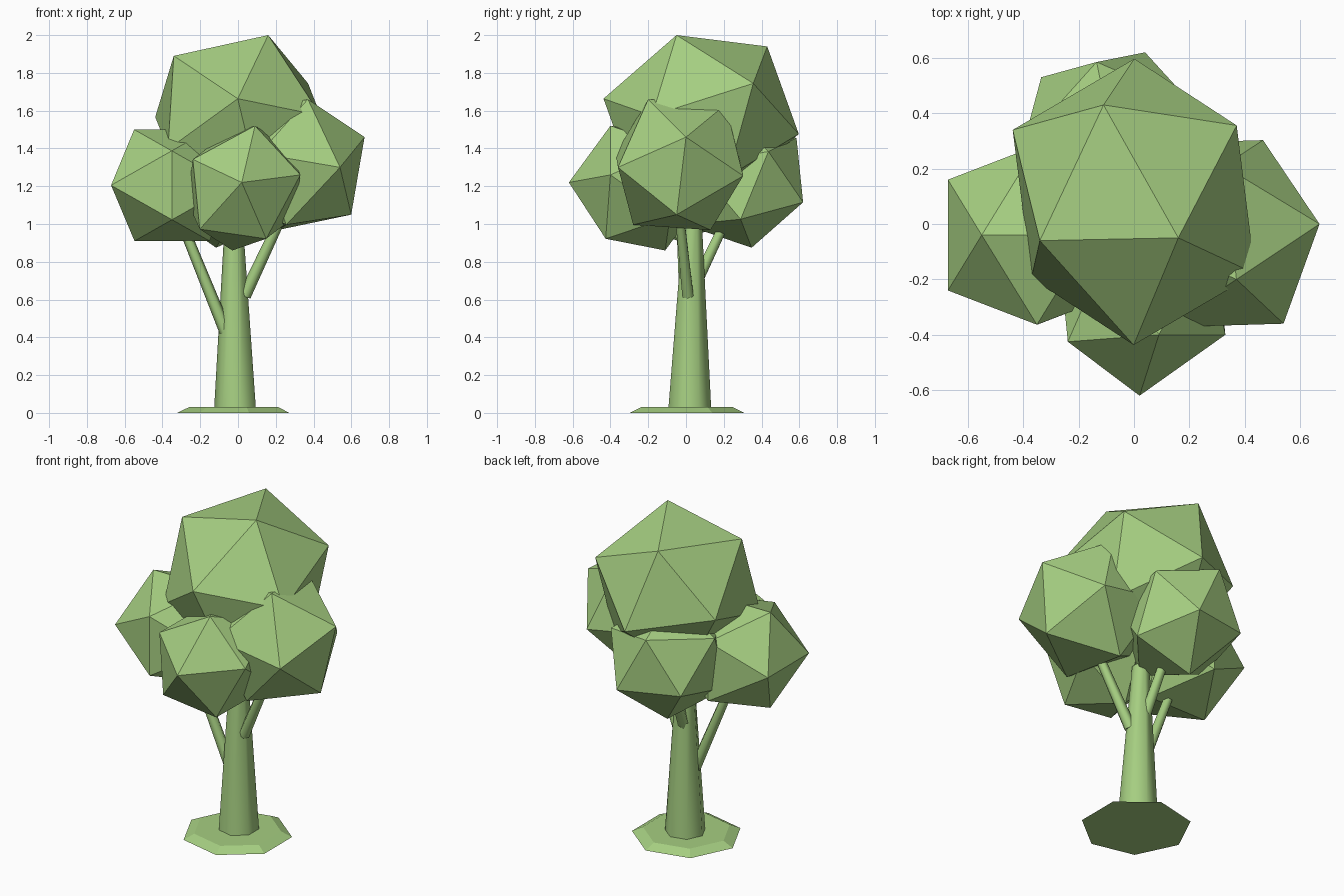
import bpy, bmesh, math
from mathutils import Vector

if "Cube" in bpy.data.objects:
    bpy.data.objects.remove(bpy.data.objects["Cube"])

PHI = (1 + math.sqrt(5)) / 2
green = bpy.data.materials.new("leaf_green")
green.diffuse_color = (0.38, 0.62, 0.22, 1)
green.use_nodes = True
green.node_tree.nodes["Principled BSDF"].inputs["Base Color"].default_value = green.diffuse_color


def add_object(name, bm, smooth=False):
    bmesh.ops.recalc_face_normals(bm, faces=bm.faces)
    mesh = bpy.data.meshes.new(name)
    bm.to_mesh(mesh)
    bm.free()
    mesh.materials.append(green)
    obj = bpy.data.objects.new(name, mesh)
    bpy.context.collection.objects.link(obj)
    if smooth:
        bpy.ops.object.select_all(action='DESELECT')
        obj.select_set(True)
        bpy.context.view_layer.objects.active = obj
        bpy.ops.object.shade_smooth_by_angle(angle=math.radians(62))
    return obj


def foliage(name, center, a, b, c):
    """Stretched icosahedron, set by its centre and the corners of one face."""
    o, a, b, c = map(Vector, (center, a, b, c))
    half = [a, b, c, (a + b) / PHI - c, (b + c) / PHI - a, (c + a) / PHI - b]
    bm = bmesh.new()
    for v in half:
        bm.verts.new(o + v)
        bm.verts.new(o - v)
    bmesh.ops.convex_hull(bm, input=bm.verts)
    return add_object(name, bm)


def limb(name, start, end, r0, r1, sides, smooth=True):
    """Tapered prism between two points."""
    start, end = Vector(start), Vector(end)
    turn = Vector((0, 0, 1)).rotation_difference(end - start)
    bm = bmesh.new()
    rings = []
    for p, r in ((start, r0), (end, r1)):
        angles = [math.pi + 2 * math.pi * i / sides for i in range(sides)]
        rings.append([bm.verts.new(p + turn @ Vector((r * math.cos(t), r * math.sin(t), 0)))
                      for t in angles])
    for i in range(sides):
        j = (i + 1) % sides
        bm.faces.new((rings[0][i], rings[0][j], rings[1][j], rings[1][i]))
    bm.faces.new(rings[0][::-1])
    bm.faces.new(rings[1])
    return add_object(name, bm, smooth)


# Ground disc, trunk and branches
limb("ground_disc", (-0.01, 0.005, 0), (-0.01, 0.005, 0.03), 0.312, 0.25, 7, False)
limb("trunk", (-0.01, 0.02, 0.01), (-0.02, 0.035, 1.02), 0.117, 0.05, 7)
limb("branch_left", (-0.065, 0.0, 0.43), (-0.32, -0.03, 1.06), 0.034, 0.026, 6)
limb("branch_right", (0.035, 0.01, 0.62), (0.26, -0.04, 1.1), 0.034, 0.026, 6)
limb("branch_back", (-0.03, 0.06, 0.70), (-0.06, 0.26, 1.12), 0.034, 0.026, 6)

# Foliage clumps
foliage("foliage_top", (0, 0.08, 1.57),
        (0.16, -0.13, 0.43), (-0.34, -0.14, 0.32), (-0.11, 0.35, 0.37))
foliage("foliage_right", (0.29, -0.035, 1.314),
        (0.38, 0.035, 0.146), (0.25, -0.325, -0.014), (0.08, -0.165, 0.346))
foliage("foliage_left", (-0.35, -0.04, 1.205),
        (-0.322, -0.2, 0), (-0.322, 0.2, 0), (-0.2, 0, 0.295))
foliage("foliage_front", (0.03, -0.255, 1.19),
        (-0.01, -0.365, 0.03), (0.06, -0.145, 0.33), (0.30, -0.145, 0.07))
foliage("foliage_back", (-0.09, 0.29, 1.225),
        (-0.245, 0.24, -0.085), (0.13, 0.33, -0.11), (-0.045, 0.295, 0.23))
